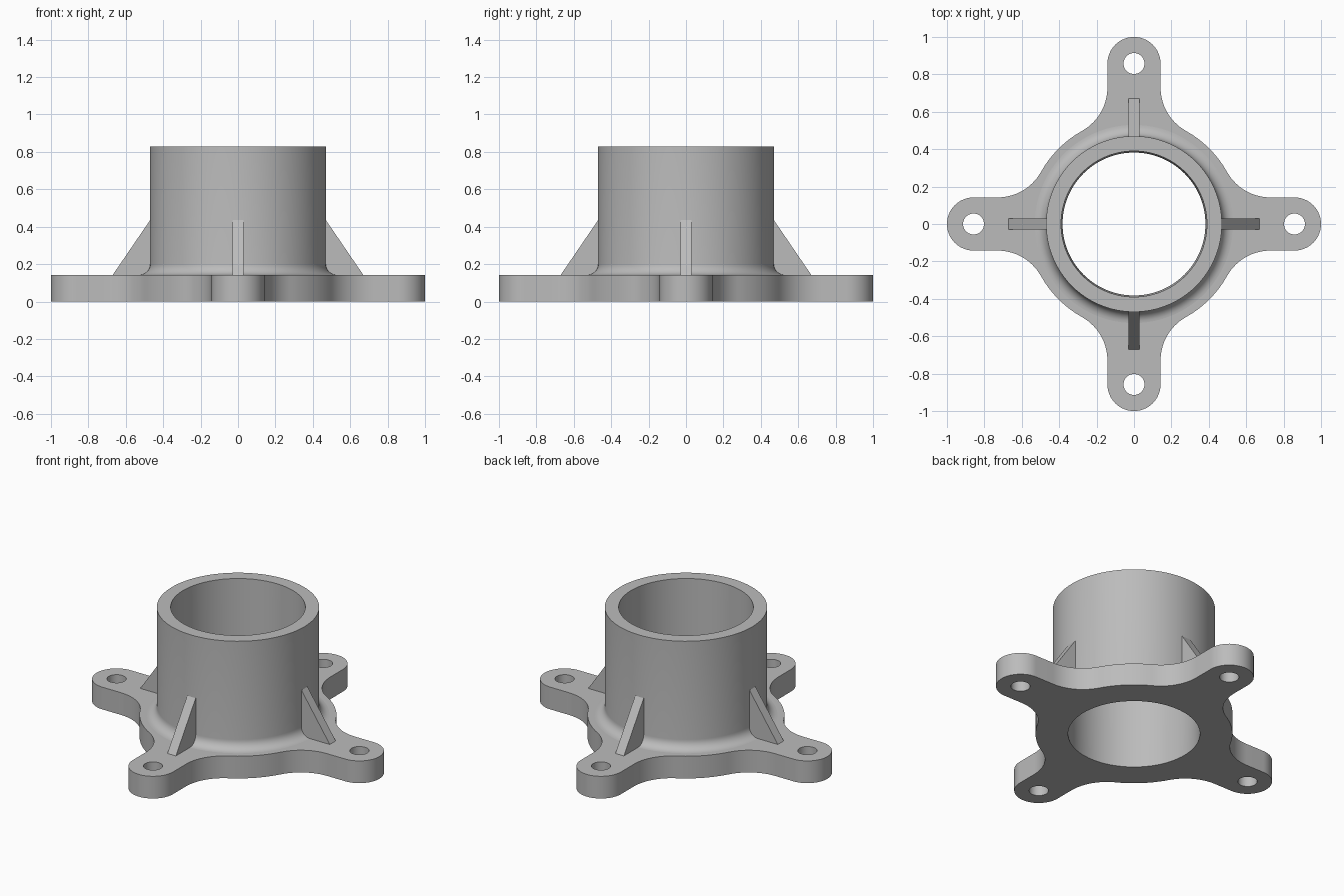
import bpy, bmesh
from math import sin, cos, pi, atan2, radians
from mathutils import Matrix, Vector

if "Cube" in bpy.data.objects:
    bpy.data.objects.remove(bpy.data.objects["Cube"], do_unlink=True)

PLATE_TOP, TUBE_TOP = 0.142, 0.83
ARM, ARM_CENTRE, HUB = 0.142, 0.858, 0.57
TUBE, BORE_LOW, BORE_HIGH, FILLET = 0.47, 0.382, 0.39, 0.06
SIDES = 96

grey = bpy.data.materials.new("cast grey")
grey.use_nodes = True
colour = (0.5, 0.5, 0.5, 1)
grey.diffuse_color = colour
grey.node_tree.nodes["Principled BSDF"].inputs["Base Color"].default_value = colour


def arc(cx, cy, r, start, end, steps):
    angles = [start + (end - start) * i / steps for i in range(steps + 1)]
    return [(cx + r * cos(a), cy + r * sin(a)) for a in angles]


def circle(cx, cy, r, sides):
    return arc(cx, cy, r, 0, 2 * pi, sides)[:-1]


def ring(bm, points, z):
    return [bm.verts.new((x, y, z)) for x, y in points]


def bridge(bm, a, b):
    for i in range(len(a)):
        j = (i + 1) % len(a)
        bm.faces.new((a[i], a[j], b[j], b[i]))


def cap(bm, rings):
    edges = []
    for r in rings:
        edges += [bm.edges.get((r[i], r[i - 1])) for i in range(len(r))]
    bmesh.ops.triangle_fill(bm, use_beauty=True, edges=edges)


def finish(bm, name):
    bmesh.ops.recalc_face_normals(bm, faces=bm.faces[:])
    for f in bm.faces:
        f.smooth = abs(f.normal.z) < 0.999
    for e in bm.edges:
        e.smooth = e.calc_face_angle(0) < radians(30)
    mesh = bpy.data.meshes.new(name)
    bm.to_mesh(mesh)
    bm.free()
    mesh.materials.append(grey)
    obj = bpy.data.objects.new(name, mesh)
    bpy.context.collection.objects.link(obj)
    return obj


# Flange outline: rounded arm, concave blend, round hub, repeated four times
blend_x = 0.73
blend = (ARM**2 + blend_x**2 - HUB**2) / (2 * (HUB - ARM))
meet = atan2(ARM + blend, blend_x)
half = arc(ARM_CENTRE, 0, ARM, 0, pi / 2, 16)
half += arc(blend_x, ARM + blend, blend, -pi / 2, meet - pi, 14)
half += arc(0, 0, HUB, meet, pi / 4, 6)[1:]
arm = [(x, -y) for x, y in half[:0:-1]] + half[:-1]
outline, holes = [], []
for k in range(4):
    c, s = cos(k * pi / 2), sin(k * pi / 2)
    outline += [(c * x - s * y, s * x + c * y) for x, y in arm]
    holes.append(circle(c * ARM_CENTRE, s * ARM_CENTRE, 0.056, 32))

# Flange and tube as one closed casting
bm = bmesh.new()
low, high = [], []
for loop in [outline] + holes:
    low.append(ring(bm, loop, 0))
    high.append(ring(bm, loop, PLATE_TOP))
    bridge(bm, low[-1], high[-1])

profile = [(BORE_LOW, 0), (BORE_HIGH, TUBE_TOP), (TUBE, TUBE_TOP)]
profile += arc(TUBE + FILLET, PLATE_TOP + FILLET, FILLET, pi, 1.5 * pi, 8)
rings = [ring(bm, circle(0, 0, r, SIDES), z) for r, z in profile]
for a, b in zip(rings, rings[1:]):
    bridge(bm, a, b)
cap(bm, low + [rings[0]])
cap(bm, high + [rings[-1]])
finish(bm, "flanged_tube")

# Triangular stiffening ribs, one over each arm
side_shape = [(0.43, 0.1), (0.67, 0.1), (0.67, PLATE_TOP), (TUBE, 0.435), (0.43, 0.435)]
for k, name in enumerate(("left", "back", "right", "front")):
    bm = bmesh.new()
    face = bm.faces.new([bm.verts.new((x, -0.03, z)) for x, z in side_shape])
    grown = bmesh.ops.extrude_face_region(bm, geom=[face])["geom"]
    moved = [v for v in grown if isinstance(v, bmesh.types.BMVert)]
    bmesh.ops.translate(bm, verts=moved, vec=Vector((0, 0.06, 0)))
    bm.transform(Matrix.Rotation(k * pi / 2, 4, "Z"))
    finish(bm, name + "_rib")
